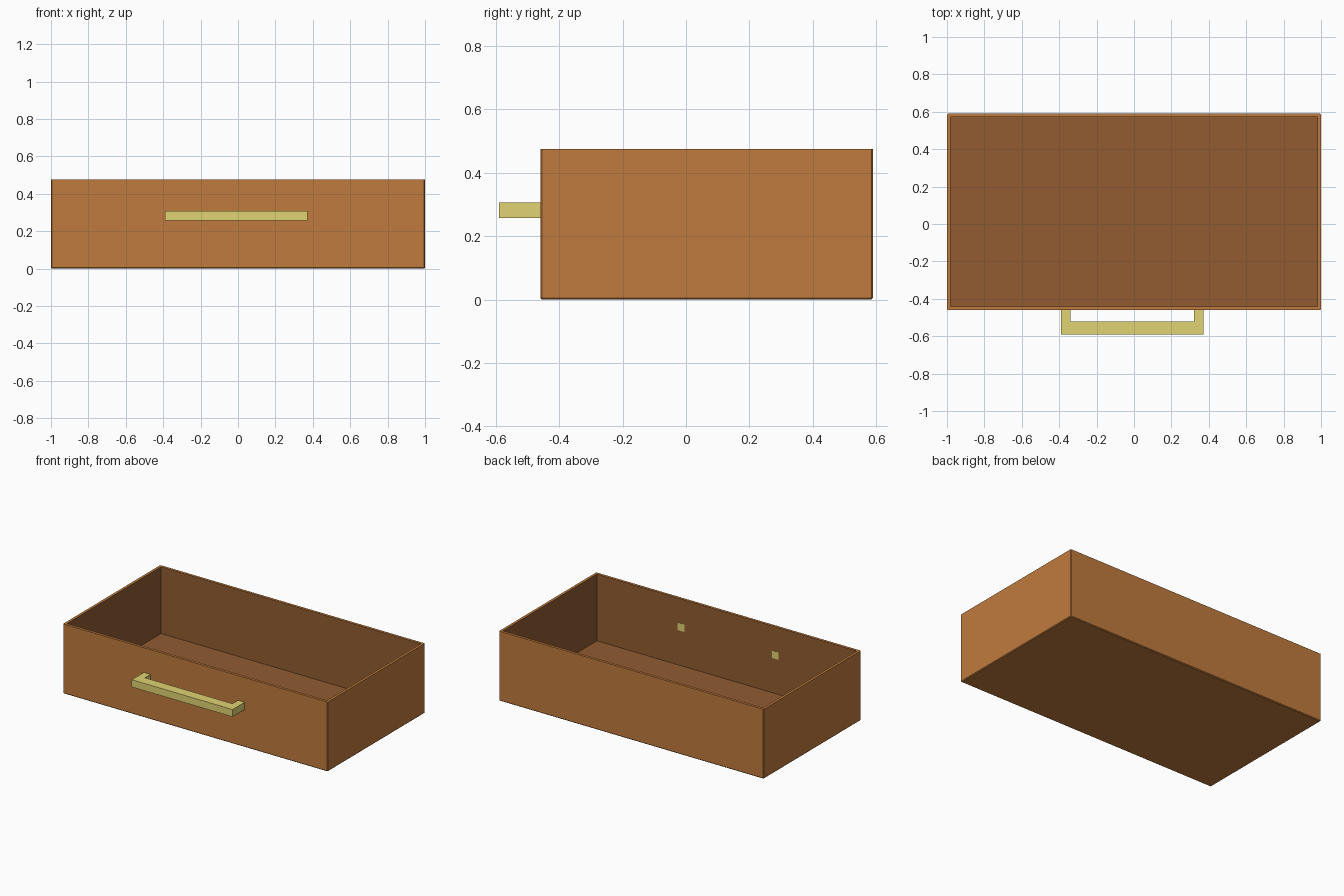
import bpy, bmesh
from mathutils import Vector

if "Cube" in bpy.data.objects:
    bpy.data.objects.remove(bpy.data.objects["Cube"])


def material(name, rgb):
    m = bpy.data.materials.new(name)
    m.diffuse_color = (*rgb, 1)
    m.use_nodes = True
    m.node_tree.nodes["Principled BSDF"].inputs["Base Color"].default_value = m.diffuse_color
    return m


wood = material("warm_wood", (0.527, 0.198, 0.047))
dark = material("dark_wood", (0.287, 0.107, 0.031))
brass = material("pale_brass", (0.753, 0.658, 0.171))


def add_object(name, bm, mats):
    bmesh.ops.recalc_face_normals(bm, faces=bm.faces)
    mesh = bpy.data.meshes.new(name)
    bm.to_mesh(mesh)
    bm.free()
    for m in mats:
        mesh.materials.append(m)
    obj = bpy.data.objects.new(name, mesh)
    bpy.context.collection.objects.link(obj)
    return obj


W, Y0, Y1, H = 1.0, -0.460, 0.59, 0.476
T, FLOOR = 0.018, 0.02

# Drawer box: solid block with finely chamfered outer edges, then hollowed from the top
bm = bmesh.new()
bmesh.ops.create_cube(bm, size=1)
for v in bm.verts:
    v.co = (v.co.x * 2 * W, (Y0 + Y1) / 2 + v.co.y * (Y1 - Y0), H / 2 + v.co.z * H)
edges = [e for e in bm.edges if min(v.co.z for v in e.verts) < 0.01]
bmesh.ops.bevel(bm, geom=edges, offset=0.005, segments=1, affect='EDGES')
bm.normal_update()
top = max(bm.faces, key=lambda f: f.calc_center_median().z)
bmesh.ops.inset_region(bm, faces=[top], thickness=T, use_even_offset=True)
before = set(bm.faces)
ext = bmesh.ops.extrude_face_region(bm, geom=[top])
for v in ext["geom"]:
    if isinstance(v, bmesh.types.BMVert):
        v.co.z = FLOOR
if top.is_valid:
    bm.faces.remove(top)

# Inside faces are the darker wood
for f in bm.faces:
    f.material_index = int(all(abs(v.co.x) < W - T / 2 and Y0 + T / 2 < v.co.y < Y1 - T / 2
                               for v in f.verts) and f.calc_center_median().z > FLOOR / 2)
add_object("drawer_box", bm, (wood, dark))

# Handle: square U profile extruded upward, its posts passing through the front wall
inner = Y0 + T + 0.0008
outline = [(-0.39, inner), (-0.39, -0.59), (0.372, -0.59), (0.372, inner),
           (0.322, inner), (0.322, -0.52), (-0.34, -0.52), (-0.34, inner)]
bm = bmesh.new()
face = bm.faces.new([bm.verts.new((x, y, 0.257)) for x, y in outline])
ext = bmesh.ops.extrude_face_region(bm, geom=[face])
for v in ext["geom"]:
    if isinstance(v, bmesh.types.BMVert):
        v.co.z = 0.307
add_object("pull_handle", bm, (brass,))
